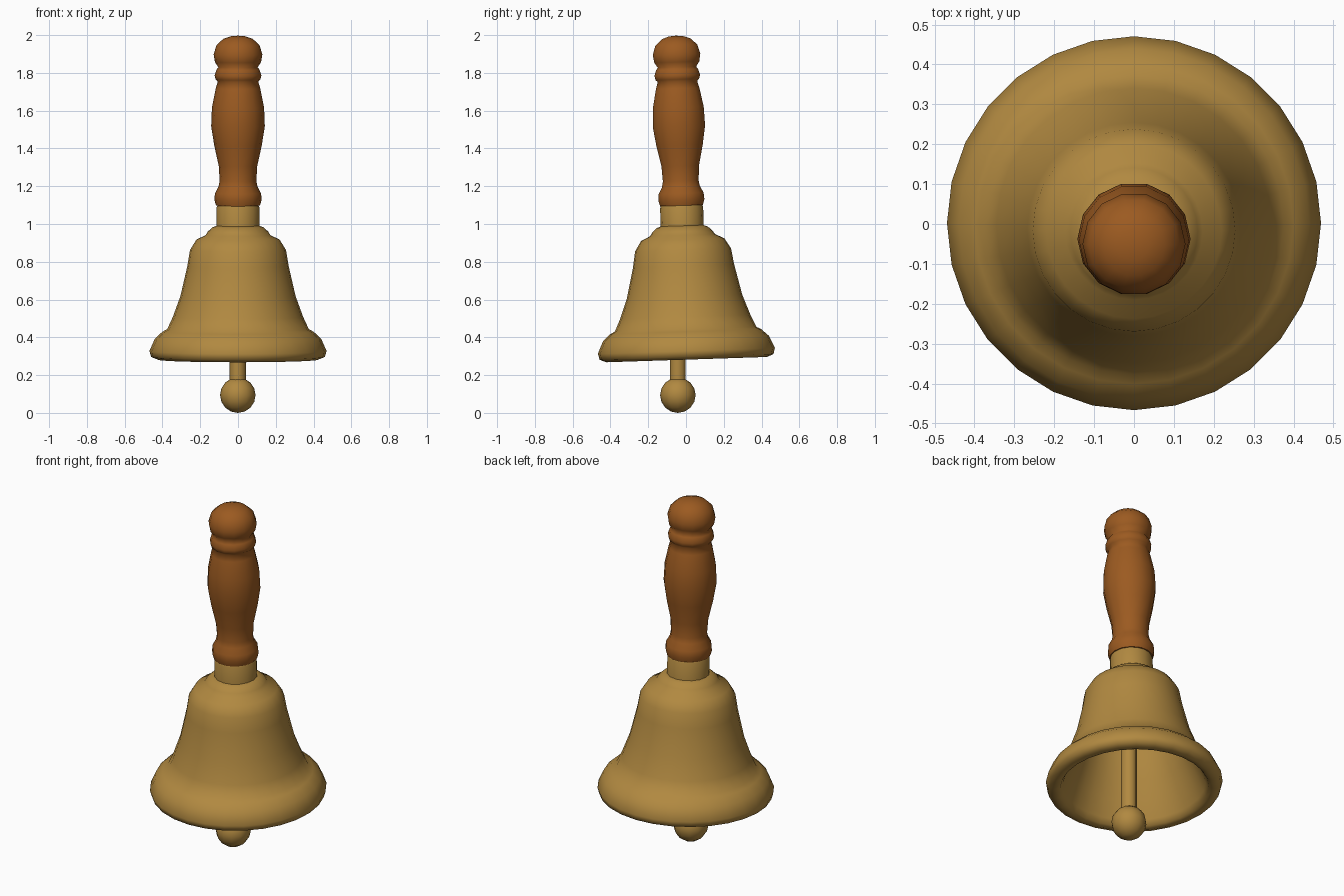
import bpy, bmesh, math
from mathutils import Matrix, Vector

cube = bpy.data.objects.get("Cube")
if cube:
    bpy.data.objects.remove(cube, do_unlink=True)


def make_material(name, color):
    mat = bpy.data.materials.new(name)
    mat.use_nodes = True
    mat.diffuse_color = color
    mat.node_tree.nodes["Principled BSDF"].inputs["Base Color"].default_value = color
    return mat


brass = make_material("brass", (0.44, 0.25, 0.052, 1))
wood = make_material("reddish wood", (0.33, 0.103, 0.015, 1))


def lathe(name, profile, sides, mat, sharp=50):
    """Revolve (radius, height) points around the z axis."""
    bm = bmesh.new()
    verts = [bm.verts.new((r, 0, z)) for r, z in profile]
    edges = [bm.edges.new(pair) for pair in zip(verts, verts[1:])]
    bmesh.ops.spin(bm, geom=verts + edges, cent=(0, 0, 0), axis=(0, 0, 1),
                   angle=math.tau, steps=sides, use_merge=True)
    bmesh.ops.remove_doubles(bm, verts=bm.verts, dist=0.0005)
    bmesh.ops.recalc_face_normals(bm, faces=bm.faces)
    mesh = bpy.data.meshes.new(name)
    bm.to_mesh(mesh)
    bm.free()
    obj = bpy.data.objects.new(name, mesh)
    bpy.context.collection.objects.link(obj)
    mesh.materials.append(mat)
    bpy.ops.object.select_all(action="DESELECT")
    obj.select_set(True)
    bpy.context.view_layer.objects.active = obj
    bpy.ops.object.shade_smooth_by_angle(angle=math.radians(sharp))
    return obj


# Hollow bell: stepped crown, waist, flared lip with a thick roll, inside wall
bell = lathe("bell", [
    (0, 0.993), (0.113, 0.993), (0.135, 0.985), (0.16, 0.962), (0.172, 0.943),
    (0.22, 0.92), (0.254, 0.865), (0.268, 0.78),
    (0.305, 0.62), (0.345, 0.51), (0.375, 0.445), (0.4, 0.432), (0.44, 0.395),
    (0.469, 0.33), (0.46, 0.298), (0.425, 0.284), (0.395, 0.29), (0.378, 0.32),
    (0.34, 0.42), (0.3, 0.52), (0.265, 0.64), (0.23, 0.8), (0.2, 0.88),
    (0, 0.9)], 28, brass, 70)

# Brass socket between bell and handle
socket = lathe("handle_socket", [
    (0, 0.96), (0.114, 0.96), (0.114, 1.09), (0.107, 1.105), (0, 1.105)], 16, brass)

# Turned wooden handle with base ring, grip, neck ring and knob
handle = lathe("handle", [
    (0, 1.1), (0.116, 1.1), (0.125, 1.13), (0.122, 1.165), (0.103, 1.2),
    (0.097, 1.23), (0.102, 1.31), (0.126, 1.42), (0.142, 1.52), (0.138, 1.62),
    (0.118, 1.72), (0.107, 1.757), (0.118, 1.768), (0.124, 1.79),
    (0.114, 1.82), (0.104, 1.833), (0.122, 1.86), (0.129, 1.9), (0.114, 1.95),
    (0.078, 1.983), (0.038, 1.997), (0, 2.0)], 14, wood, 70)

# The bell and handle lean slightly towards the front
pivot = Vector((0, 0, 0.3))
lean = (Matrix.Translation((0, 0.003, -0.002)) @ Matrix.Translation(pivot)
        @ Matrix.Rotation(math.radians(1.9), 4, "X") @ Matrix.Translation(-pivot))
for part in (bell, socket, handle):
    part.data.transform(lean)

# Clapper hangs straight down
rod = lathe("clapper_rod", [(0, 0.12), (0.043, 0.12), (0.043, 0.91), (0, 0.91)],
            10, brass)
ball_profile = [(0.094 * math.sin(math.pi * i / 8), 0.097 - 0.094 * math.cos(math.pi * i / 8))
                for i in range(9)]
ball = lathe("clapper_ball", ball_profile, 12, brass, 60)
for part in (rod, ball):
    part.data.transform(Matrix.Translation((-0.001, -0.043, -0.003)))
